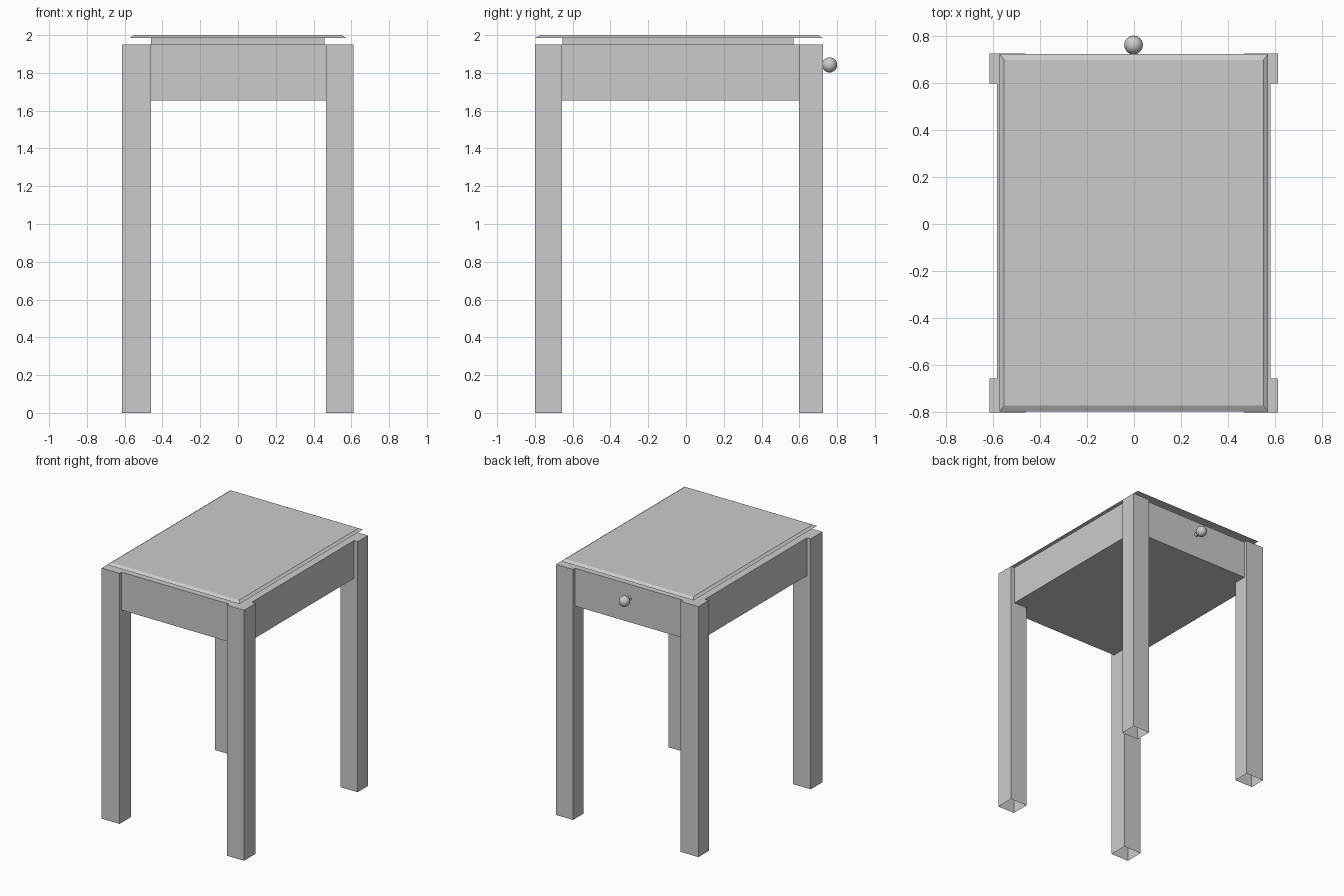
import bpy, bmesh
from math import radians
from mathutils import Matrix

if "Cube" in bpy.data.objects:
    bpy.data.objects.remove(bpy.data.objects["Cube"])


def finish(name, bm, smooth=False):
    mesh = bpy.data.meshes.new(name)
    bmesh.ops.recalc_face_normals(bm, faces=bm.faces)
    for f in bm.faces:
        f.smooth = smooth
    bm.to_mesh(mesh)
    bm.free()
    ob = bpy.data.objects.new(name, mesh)
    bpy.context.collection.objects.link(ob)
    return ob


def box(name, x, y, z, inset=(0, 0), open_bottom=False):
    """Box from ranges; inset narrows the top face, open_bottom removes the base."""
    bm = bmesh.new()
    bmesh.ops.create_cube(bm, size=1)
    if open_bottom:
        base = [f for f in bm.faces if f.normal.z < -0.9]
        bmesh.ops.delete(bm, geom=base, context='FACES_ONLY')
    for v in bm.verts:
        i, j, k = (int(c > 0) for c in v.co)
        dx = inset[0] * k * (1 if i == 0 else -1)
        dy = inset[1] * k * (1 if j == 0 else -1)
        v.co = (x[i] + dx, y[j] + dy, z[k])
    return finish(name, bm)


# Four hollow legs, open at the floor; the front pair is slightly deeper
for side, x in (("left", (-0.614, -0.46)), ("right", (0.466, 0.612))):
    for end, y in (("front", (-0.80, -0.657)), ("back", (0.597, 0.724))):
        box(f"{end}_{side}_leg", x, y, (0, 1.95), open_bottom=True)

# Drawer case set back a little from the leg faces
box("drawer_case", (-0.582, 0.58), (-0.775, 0.698), (1.655, 1.95))

# Recessed spacer under the top
box("top_spacer", (-0.46, 0.457), (-0.653, 0.57), (1.95, 1.986))

# Thin top with sloping edges
box("table_top", (-0.571, 0.57), (-0.796, 0.722), (1.986, 2.0), inset=(0.02, 0.025))

# Drawer knob: ball on a short stem
bm = bmesh.new()
bmesh.ops.create_uvsphere(bm, u_segments=16, v_segments=12, radius=0.04,
                          matrix=Matrix.Translation((-0.002, 0.76, 1.842)))
finish("drawer_knob", bm, smooth=True)

bm = bmesh.new()
bmesh.ops.create_cone(bm, cap_ends=True, segments=12, radius1=0.018, radius2=0.014, depth=0.05,
                      matrix=Matrix.Translation((-0.002, 0.715, 1.842)) @ Matrix.Rotation(radians(-90), 4, 'X'))
finish("knob_stem", bm)
